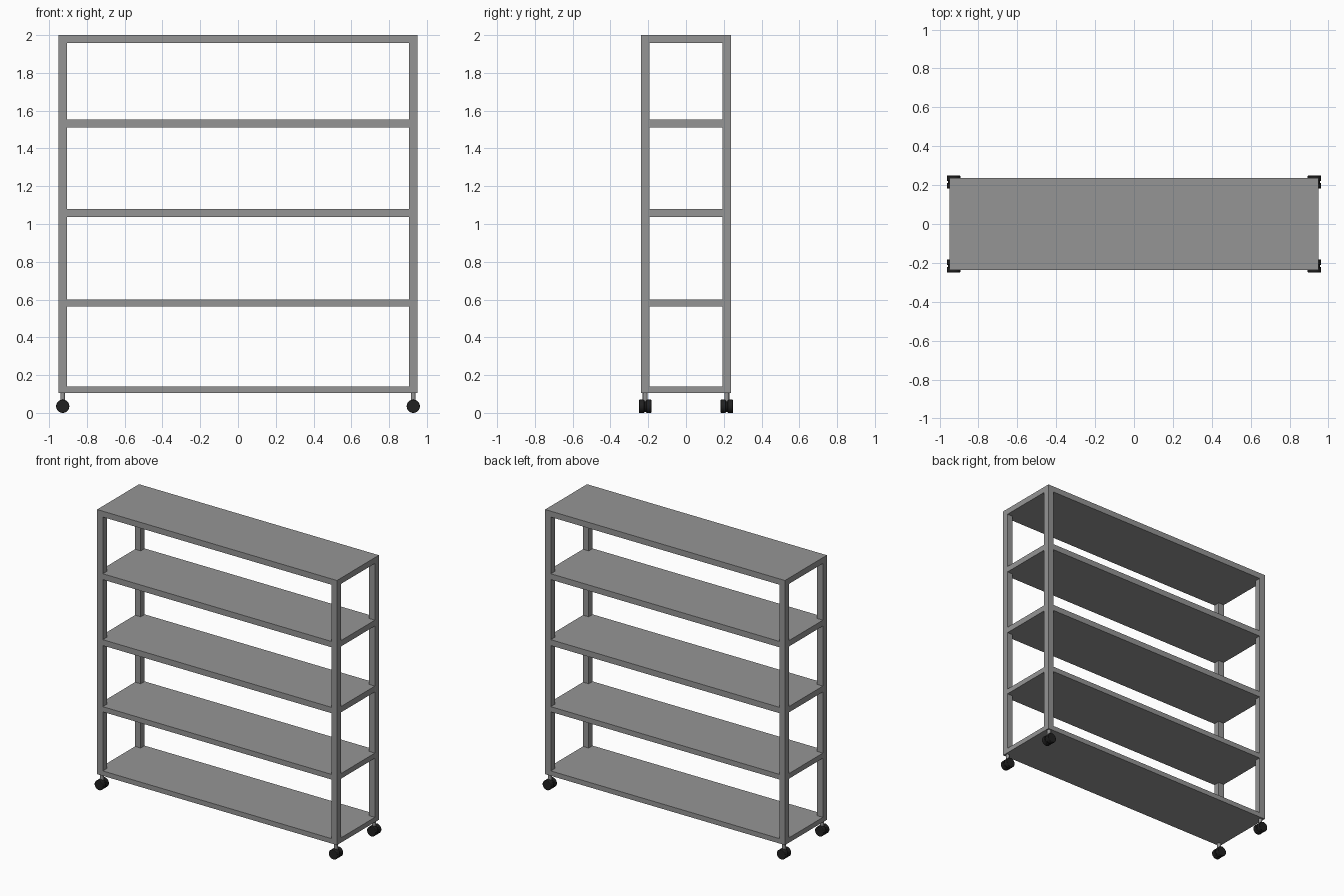
import bpy
import math

if "Cube" in bpy.data.objects:
    bpy.data.objects.remove(bpy.data.objects["Cube"])

HX, HY, POST, BASE, TOP = 0.95, 0.237, 0.045, 0.105, 2.0


def paint(name, color):
    m = bpy.data.materials.new(name)
    m.diffuse_color = color
    m.use_nodes = True
    m.node_tree.nodes["Principled BSDF"].inputs["Base Color"].default_value = m.diffuse_color
    return m


steel = paint("grey_steel", (0.3, 0.3, 0.3, 1))
rubber = paint("black_rubber", (0.015, 0.015, 0.015, 1))


def box(name, lo, hi, mat):
    bpy.ops.mesh.primitive_cube_add(size=1, location=[(a + b) / 2 for a, b in zip(lo, hi)])
    o = bpy.context.object
    o.name = name
    o.scale = [b - a for a, b in zip(lo, hi)]
    bpy.ops.object.transform_apply(location=False, rotation=False, scale=True)
    o.data.materials.append(mat)
    return o


def cylinder(name, r, depth, loc, mat, along_y=False, bevel=0):
    bpy.ops.mesh.primitive_cylinder_add(vertices=32, radius=r, depth=depth, location=loc,
                                        rotation=(math.pi / 2 if along_y else 0, 0, 0))
    o = bpy.context.object
    o.name = name
    o.data.materials.append(mat)
    if bevel:
        b = o.modifiers.new("rounded_rim", 'BEVEL')
        b.width = bevel
        b.segments = 2
    bpy.ops.object.shade_smooth_by_angle()
    return o


# shelves, top one is the lid
for i, (lo, hi) in enumerate([(0.105, 0.14), (0.563, 0.6), (1.038, 1.08), (1.51, 1.552), (1.958, TOP)]):
    box(f"shelf_{i + 1}", (-HX, -HY, lo), (HX, HY, hi), steel)

for sx, side in ((-1, "left"), (1, "right")):
    for sy, end in ((-1, "front"), (1, "back")):
        tag = f"{end}_{side}"
        # corner post
        xs = sorted((sx * HX, sx * (HX - POST)))
        ys = sorted((sy * HY, sy * (HY - POST)))
        box(f"post_{tag}", (xs[0], ys[0], BASE), (xs[1], ys[1], TOP), steel)
        # castor: stem, hub and twin wheels
        cx, cy = sx * 0.928, sy * 0.216
        cylinder(f"castor_stem_{tag}", 0.013, 0.06, (cx, cy, 0.08), steel)
        cylinder(f"castor_hub_{tag}", 0.029, 0.05, (cx, cy, 0.035), rubber, True)
        for k in (-1, 1):
            cylinder(f"castor_wheel_{tag}_{'a' if k < 0 else 'b'}", 0.035, 0.028,
                     (cx, cy + k * 0.019, 0.035), rubber, True, 0.003)
